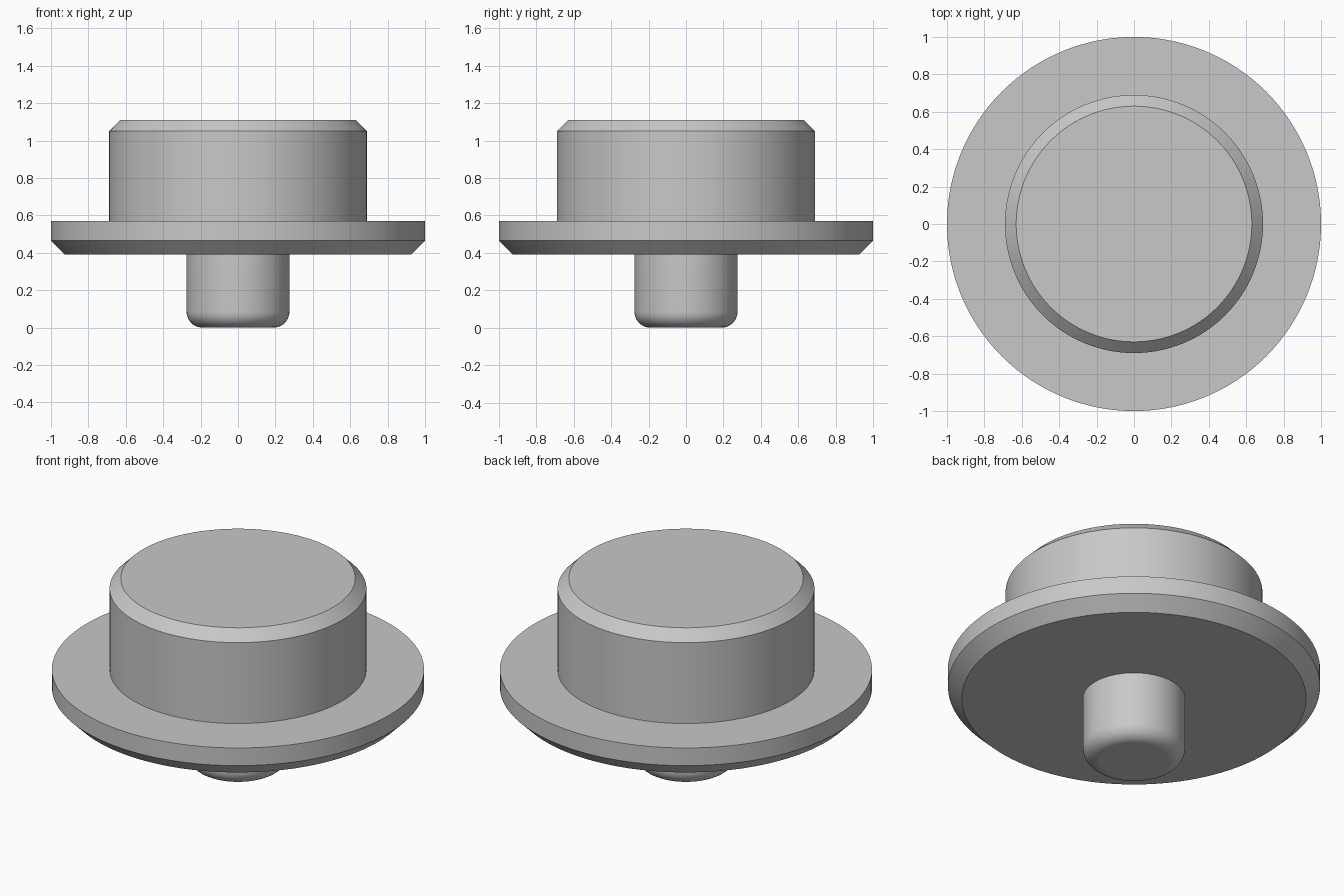
import bpy
import bmesh
from math import cos, sin, pi, radians

SEGMENTS = 128

cube = bpy.data.objects.get("Cube")
if cube:
    bpy.data.objects.remove(cube, do_unlink=True)

# One plain grey material
grey = bpy.data.materials.new("plain grey")
grey.use_nodes = True
colour = (0.58, 0.58, 0.58, 1)
grey.diffuse_color = colour
grey.node_tree.nodes["Principled BSDF"].inputs["Base Color"].default_value = colour


def turned_part(name, profile, cap_bottom=False, cap_top=False):
    """Revolve a (radius, height) profile, listed from underside to top."""
    bm = bmesh.new()
    rings = []
    for r, z in profile:
        angles = [2 * pi * i / SEGMENTS for i in range(SEGMENTS)]
        rings.append([bm.verts.new((r * cos(a), r * sin(a), z)) for a in angles])
    for low, high in zip(rings, rings[1:]):
        for i in range(SEGMENTS):
            j = (i + 1) % SEGMENTS
            bm.faces.new((low[i], low[j], high[j], high[i]))
    if cap_bottom:
        bm.faces.new(rings[0][::-1])
    if cap_top:
        bm.faces.new(rings[-1])

    mesh = bpy.data.meshes.new(name)
    bm.to_mesh(mesh)
    bm.free()
    mesh.materials.append(grey)
    obj = bpy.data.objects.new(name, mesh)
    bpy.context.collection.objects.link(obj)

    # Smooth walls, crisp chamfers, flat end caps
    bpy.ops.object.select_all(action='DESELECT')
    obj.select_set(True)
    bpy.context.view_layer.objects.active = obj
    bpy.ops.object.shade_smooth_by_angle(angle=radians(30))
    for face in mesh.polygons:
        if len(face.vertices) > 4:
            face.use_smooth = False
    return obj


stem_radius, fillet = 0.275, 0.085
body_radius = 0.69
flange_bottom, flange_top = 0.39, 0.57

# Stem with a rounded lower end
steps = 10
arc = [(stem_radius - fillet + fillet * sin(t), fillet - fillet * cos(t))
       for t in (pi / 2 * k / steps for k in range(steps + 1))]
turned_part("stem", arc + [(stem_radius, flange_bottom)], cap_bottom=True)

# Wide flange with a chamfered lower rim
turned_part("flange", [
    (stem_radius, flange_bottom), (0.925, flange_bottom),
    (1.0, 0.465), (1.0, flange_top), (body_radius, flange_top)])

# Main cylinder with a chamfered top edge
turned_part("upper_body", [
    (body_radius, flange_top), (body_radius, 1.05), (0.63, 1.11)], cap_top=True)
